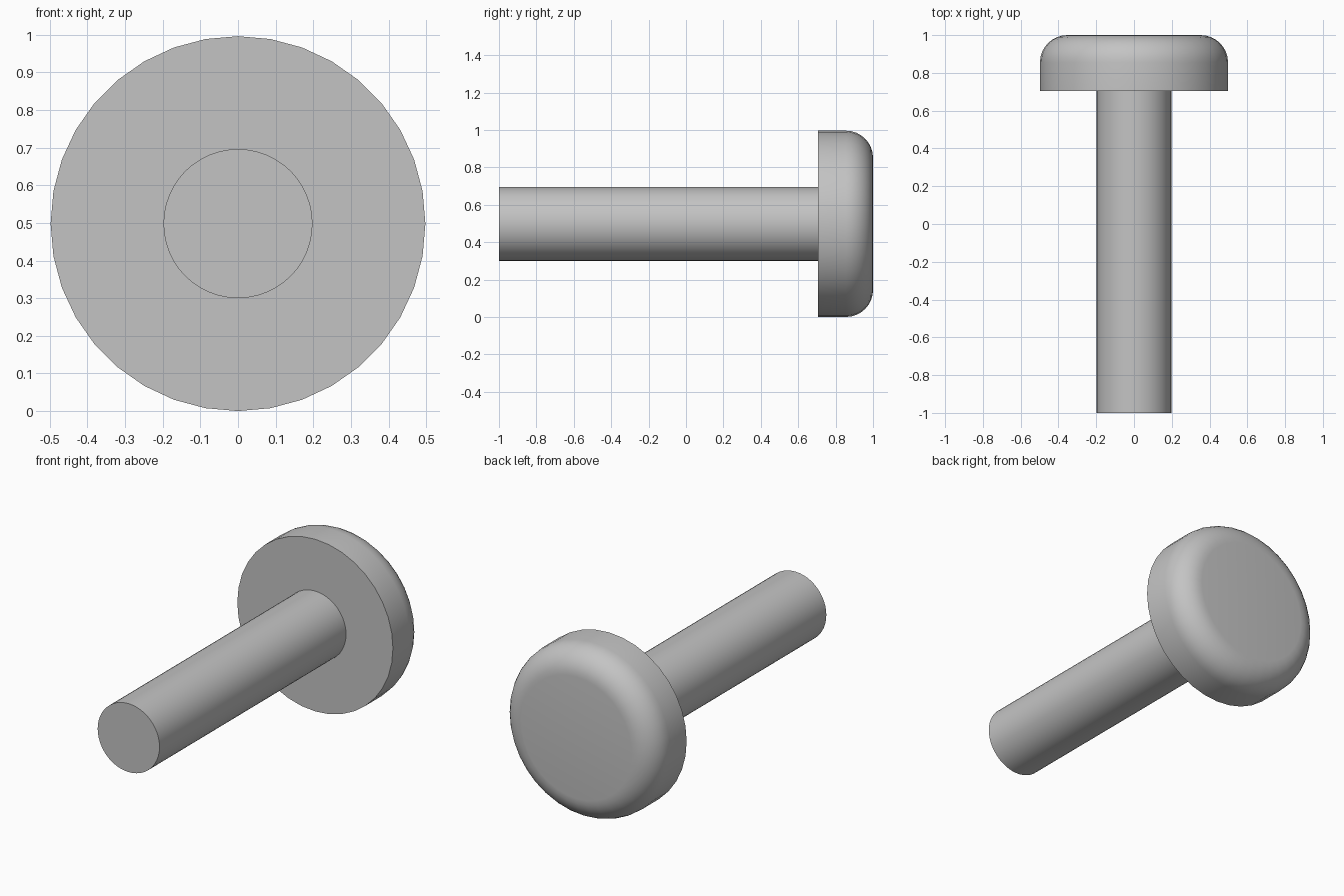
import bpy
import bmesh
import math

if "Cube" in bpy.data.objects:
    bpy.data.objects.remove(bpy.data.objects["Cube"], do_unlink=True)

RADIUS = 0.498       # head radius, also the height of the axis
SHAFT_RADIUS = 0.198
HEAD_FRONT = 0.705
FILLET = 0.145
FILLET_STEPS = 8

grey = bpy.data.materials.new("plain_grey")
grey.use_nodes = True
colour = (0.55, 0.55, 0.55, 1.0)
grey.diffuse_color = colour
grey.node_tree.nodes["Principled BSDF"].inputs["Base Color"].default_value = colour


def lathe(name, profile, sides):
    """Turn (radius, y) points around the y axis and cap both ends."""
    bm = bmesh.new()
    rings = []
    for r, y in profile:
        angles = [math.tau * i / sides for i in range(sides)]
        rings.append([bm.verts.new((r * math.cos(a), y, RADIUS + r * math.sin(a)))
                      for a in angles])
    for a, b in zip(rings, rings[1:]):
        for i in range(sides):
            j = (i + 1) % sides
            bm.faces.new((a[i], a[j], b[j], b[i]))
    bm.faces.new(rings[0])
    bm.faces.new(rings[-1])
    bmesh.ops.recalc_face_normals(bm, faces=bm.faces)
    mesh = bpy.data.meshes.new(name)
    bm.to_mesh(mesh)
    bm.free()
    mesh.materials.append(grey)
    obj = bpy.data.objects.new(name, mesh)
    bpy.context.collection.objects.link(obj)
    bpy.ops.object.select_all(action="DESELECT")
    obj.select_set(True)
    bpy.context.view_layer.objects.active = obj
    bpy.ops.object.shade_smooth_by_angle(angle=math.radians(30))
    return obj


# Straight shaft, sunk slightly into the head
lathe("shaft", [(SHAFT_RADIUS, -1.0), (SHAFT_RADIUS, HEAD_FRONT + 0.02)], 48)

# Round head with a quarter-circle fillet on its back rim
head_profile = [(RADIUS, HEAD_FRONT)]
for k in range(FILLET_STEPS + 1):
    t = math.pi / 2 * k / FILLET_STEPS
    head_profile.append((RADIUS - FILLET * (1 - math.cos(t)),
                         1.0 - FILLET * (1 - math.sin(t))))
lathe("head", head_profile, 36)
